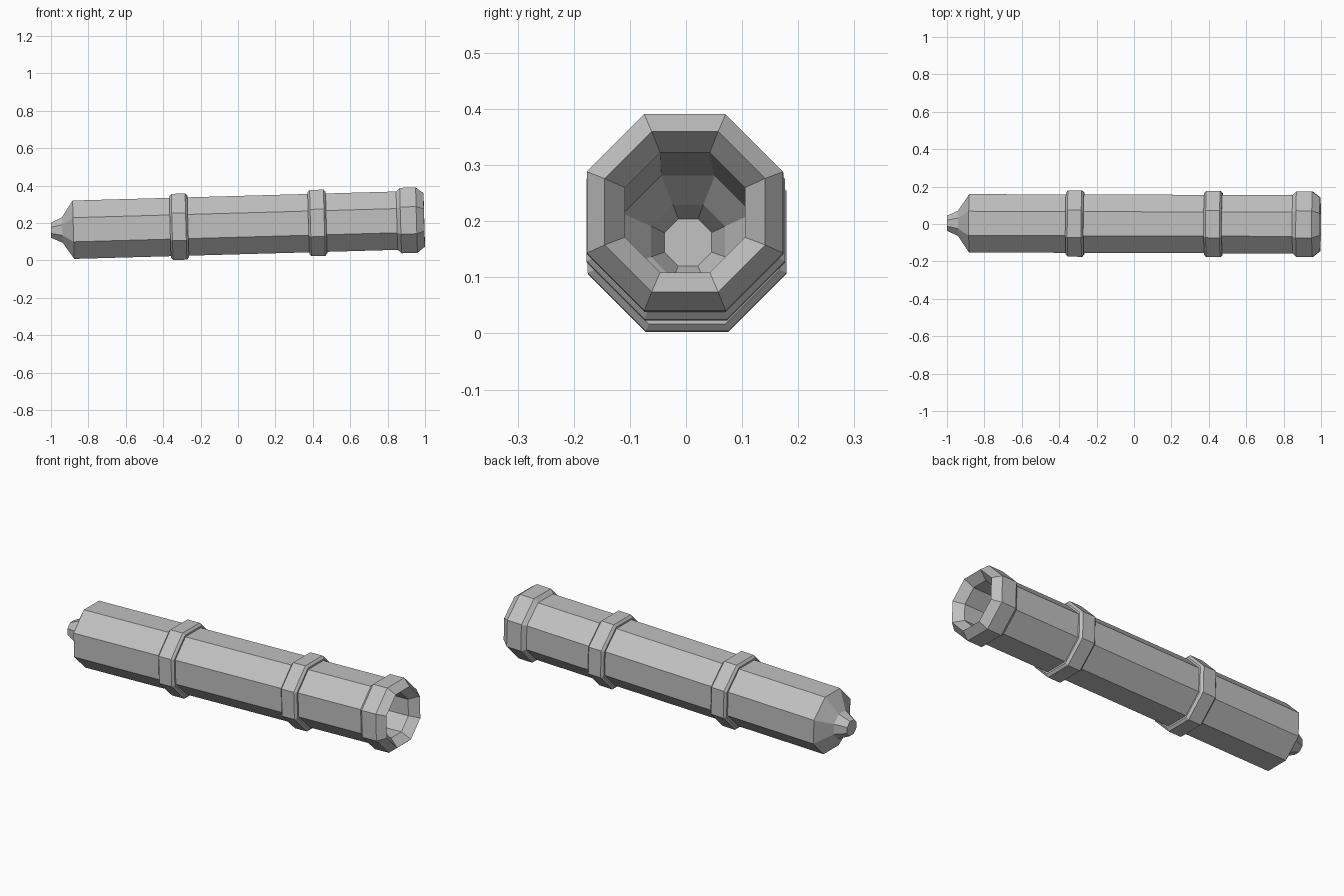
import bpy
import bmesh
import math
from mathutils import Matrix

cube = bpy.data.objects.get("Cube")
if cube:
    bpy.data.objects.remove(cube, do_unlink=True)

SIDES = 8
BODY, BAND = 0.156, 0.177

metal = bpy.data.materials.new("grey_metal")
metal.use_nodes = True
colour = (0.53, 0.53, 0.53, 1)
metal.diffuse_color = colour
metal.node_tree.nodes["Principled BSDF"].inputs["Base Color"].default_value = colour

# The whole barrel points slightly upwards
tilt = Matrix.Translation((0, 0.001, 0.189)) @ Matrix.Rotation(-0.028, 4, 'Y') @ Matrix.Rotation(-0.003, 4, 'Z')


def lathe(name, profile, closed=False):
    """Sweep (x, flat-side radius) points round the x axis, flats facing up and down."""
    bm = bmesh.new()
    rings = []
    for x, apothem in profile:
        r = apothem / math.cos(math.pi / SIDES)
        angles = [(i + 0.5) * math.tau / SIDES for i in range(SIDES)]
        rings.append([bm.verts.new((x, r * math.cos(a), r * math.sin(a))) for a in angles])
    pairs = list(zip(rings, rings[1:]))
    if closed:
        pairs.append((rings[-1], rings[0]))
    else:
        bm.faces.new(rings[0])
        bm.faces.new(rings[-1])
    for a, b in pairs:
        for i in range(SIDES):
            j = (i + 1) % SIDES
            bm.faces.new((a[i], a[j], b[j], b[i]))
    bmesh.ops.recalc_face_normals(bm, faces=bm.faces)
    mesh = bpy.data.meshes.new(name)
    bm.to_mesh(mesh)
    bm.free()
    mesh.materials.append(metal)
    obj = bpy.data.objects.new(name, mesh)
    bpy.context.collection.objects.link(obj)
    obj.matrix_world = tilt
    return obj


# Barrel: rear knob, tube, flared muzzle collar, then back down the hollow bore
lathe("barrel", [
    (-1.0, 0.04), (-0.94, 0.068), (-0.88, BODY),
    (0.85, BODY), (0.87, 0.175), (0.955, 0.175), (0.996, 0.143),
    (0.95, 0.107), (-0.84, 0.116), (-0.9, 0.066), (-0.96, 0.042),
])

# Two raised reinforcing bands
for name, x in (("rear_band", -0.315), ("front_band", 0.425)):
    lathe(name, [
        (x - 0.048, BODY - 0.01), (x - 0.048, BODY + 0.009), (x - 0.037, BAND),
        (x + 0.037, BAND), (x + 0.048, BODY + 0.009), (x + 0.048, BODY - 0.01),
    ], closed=True)
